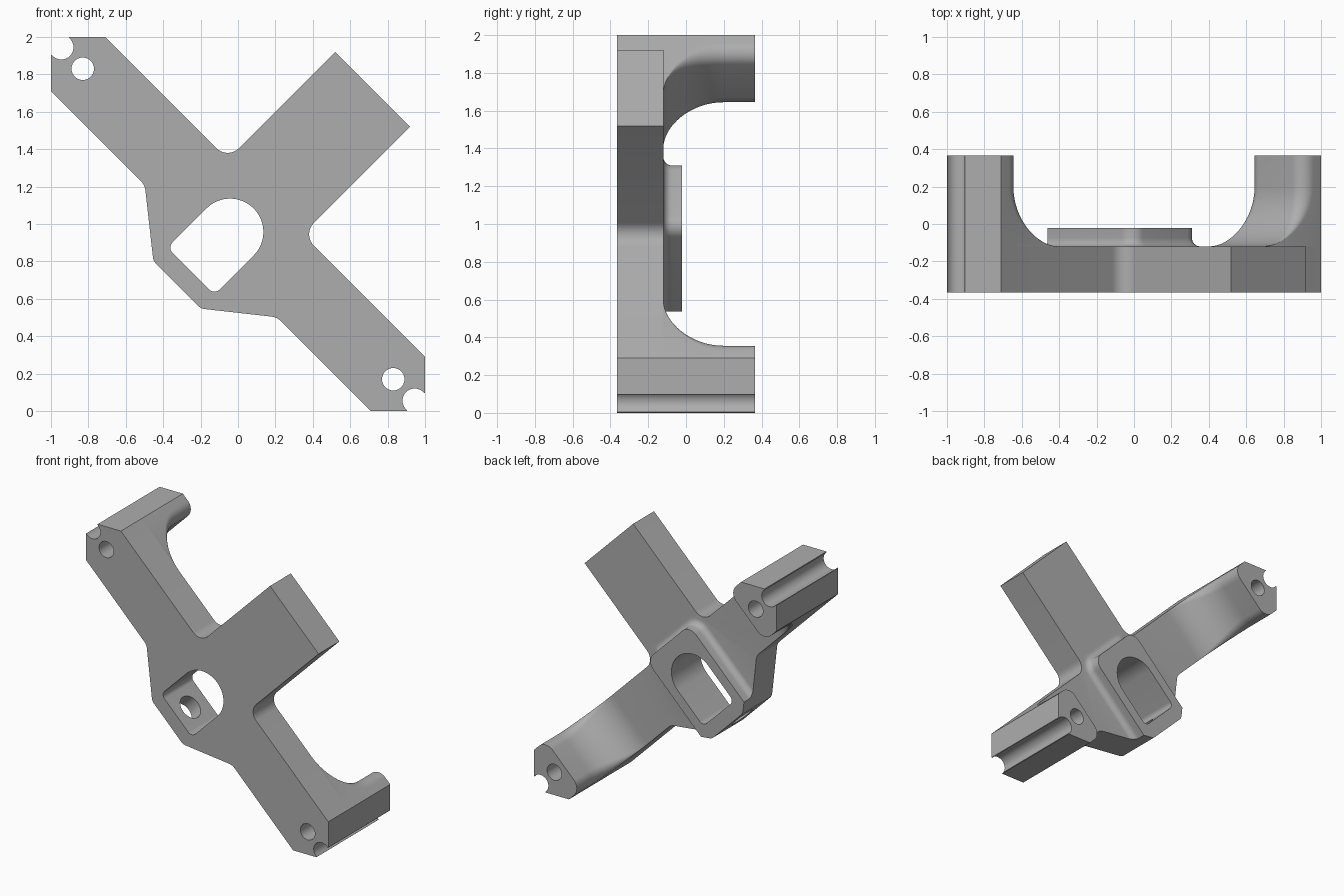
import bpy, bmesh
from math import sin, cos, tan, pi, sqrt
from mathutils import Vector

if "Cube" in bpy.data.objects:
    bpy.data.objects.remove(bpy.data.objects["Cube"], do_unlink=True)

grey = bpy.data.materials.new("satin_grey")
grey.use_nodes = True
COLOUR = (0.42, 0.42, 0.42, 1)
grey.diffuse_color = COLOUR
grey.node_tree.nodes["Principled BSDF"].inputs["Base Color"].default_value = COLOUR

FRONT, WEB, BACK = -0.365, -0.12, 0.365   # depths of front face, web and arm ends
ARM, STEM = 0.205, 0.283                  # half widths
TIP = [(1.209, -ARM, 0), (1.345, -0.069, 0), (1.345, 0.069, 0), (1.209, ARM, 0)]


def place(u, v, w):
    """Arm axis u, stem axis v and depth w to world."""
    return Vector(((u + v) / sqrt(2), w, 1 + (v - u) / sqrt(2)))


def rounded(corners, steps=10):
    """Outline from (u, v, radius) corners with arcs at the rounded ones."""
    out = []
    for i, (u, v, r) in enumerate(corners):
        p = Vector((u, v))
        if r == 0:
            out.append(p)
            continue
        a = (Vector(corners[i - 1][:2]) - p).normalized()
        b = (Vector(corners[(i + 1) % len(corners)][:2]) - p).normalized()
        half = a.angle(b) / 2
        centre = p + (a + b).normalized() * r / sin(half)
        start = p + a * r / tan(half) - centre
        end = p + b * r / tan(half) - centre
        sweep = start.angle(end)
        for k in range(steps + 1):
            t = k / steps
            out.append(centre + (start * sin((1 - t) * sweep) + end * sin(t * sweep)) / sin(sweep))
    return out


def loft(name, rings):
    """Solid through (w, outline) rings of equal length."""
    bm = bmesh.new()
    loops = [[bm.verts.new(place(p[0], p[1], w)) for p in ring] for w, ring in rings]
    for a, b in zip(loops, loops[1:]):
        for i in range(len(a)):
            j = (i + 1) % len(a)
            bm.faces.new((a[i], a[j], b[j], b[i]))
    bm.faces.new(loops[0])
    bm.faces.new(loops[-1])
    bmesh.ops.recalc_face_normals(bm, faces=bm.faces)
    mesh = bpy.data.meshes.new(name)
    bm.to_mesh(mesh)
    bm.free()
    mesh.materials.append(grey)
    ob = bpy.data.objects.new(name, mesh)
    bpy.context.collection.objects.link(ob)
    return ob


def circle(u, v, r, n=40):
    return [(u + r * cos(2 * pi * k / n), v + r * sin(2 * pi * k / n)) for k in range(n)]


def combine(target, tool, operation):
    mod = target.modifiers.new(tool.name, "BOOLEAN")
    mod.operation, mod.object, mod.solver = operation, tool, "EXACT"
    tool.hide_render = True
    bpy.context.view_layer.objects.active = target
    bpy.ops.object.modifier_apply(modifier=mod.name)
    bpy.data.objects.remove(tool, do_unlink=True)


# Flat front web: two arms, stem and tapered lower hub
half = [(0.18, -0.46, 0.06), (0.50, -ARM, 0.08)] + TIP + [(STEM, ARM, 0.085), (STEM, 1.018, 0)]
outline = rounded(half + [(-u, v, r) for u, v, r in reversed(half)])
bracket = loft("bracket", [(FRONT, outline), (WEB, outline)])

# Arm ends rising to the back through a cove
for side in (1, -1):
    rings = []
    for k in range(17):
        t = k / 16 * pi / 2
        inner = 0.77 + 0.30 * sin(t)
        r = 0.004 + 0.076 * sin(t) ** 2
        ring = rounded([(inner, -ARM, r)] + TIP + [(inner, ARM, r)])
        rings.append((WEB + 0.32 * (1 - cos(t)), [(side * p[0], p[1]) for p in ring]))
    rings.append((BACK, rings[-1][1]))
    combine(bracket, loft("arm_end", rings), "UNION")

# Raised hub on the back with a flared foot
rings = []
for k in range(7):
    t = k / 6 * pi / 2
    d = 0.045 * (1 - sin(t))
    a = 0.25 + d
    low = -0.46 + (a - 0.18) * (0.46 - ARM) / 0.32
    side = [(0.18, -0.46, 0.06), (a, low, 0), (a, 0.235 + d, 0.08 + d)]
    rings.append((WEB + 0.045 * (1 - cos(t)),
                  rounded(side + [(-u, v, r) for u, v, r in reversed(side)])))
rings.append((-0.022, rings[-1][1]))
combine(bracket, loft("hub", rings), "UNION")

# Central window: round top, square lower end
window = rounded([(-0.178, -0.357, 0.04), (0.178, -0.357, 0.04),
                  (0.178, 0.118, 0.1779), (-0.178, 0.118, 0.1779)], 16)
combine(bracket, loft("window_cutter", [(-1, window), (1, window)]), "DIFFERENCE")

# Bolt holes and open grooves at both arm tips
for side in (1, -1):
    for name, u, r in (("bolt_hole", 1.174, 0.06), ("groove", 1.336, 0.065)):
        ring = circle(side * u, 0, r)
        combine(bracket, loft(name, [(-1, ring), (1, ring)]), "DIFFERENCE")

# Cross hole through the lower wall of the window
cross = loft("cross_hole", [(-1, circle(0, 0, 0.085)), (1, circle(0, 0, 0.085))])
for vert, (a, b) in zip(cross.data.vertices, circle(0, 0, 0.085) * 2):
    deep = -0.6 if vert.co.y < 0 else -0.25
    vert.co = place(a, deep, -0.2 + b)
bm = bmesh.new()
bm.from_mesh(cross.data)
bmesh.ops.recalc_face_normals(bm, faces=bm.faces)
bm.to_mesh(cross.data)
bm.free()
combine(bracket, cross, "DIFFERENCE")

# Smooth fillets, crisp edges
bpy.ops.object.select_all(action="DESELECT")
bracket.select_set(True)
bpy.context.view_layer.objects.active = bracket
bpy.ops.object.shade_smooth_by_angle(angle=0.6)
